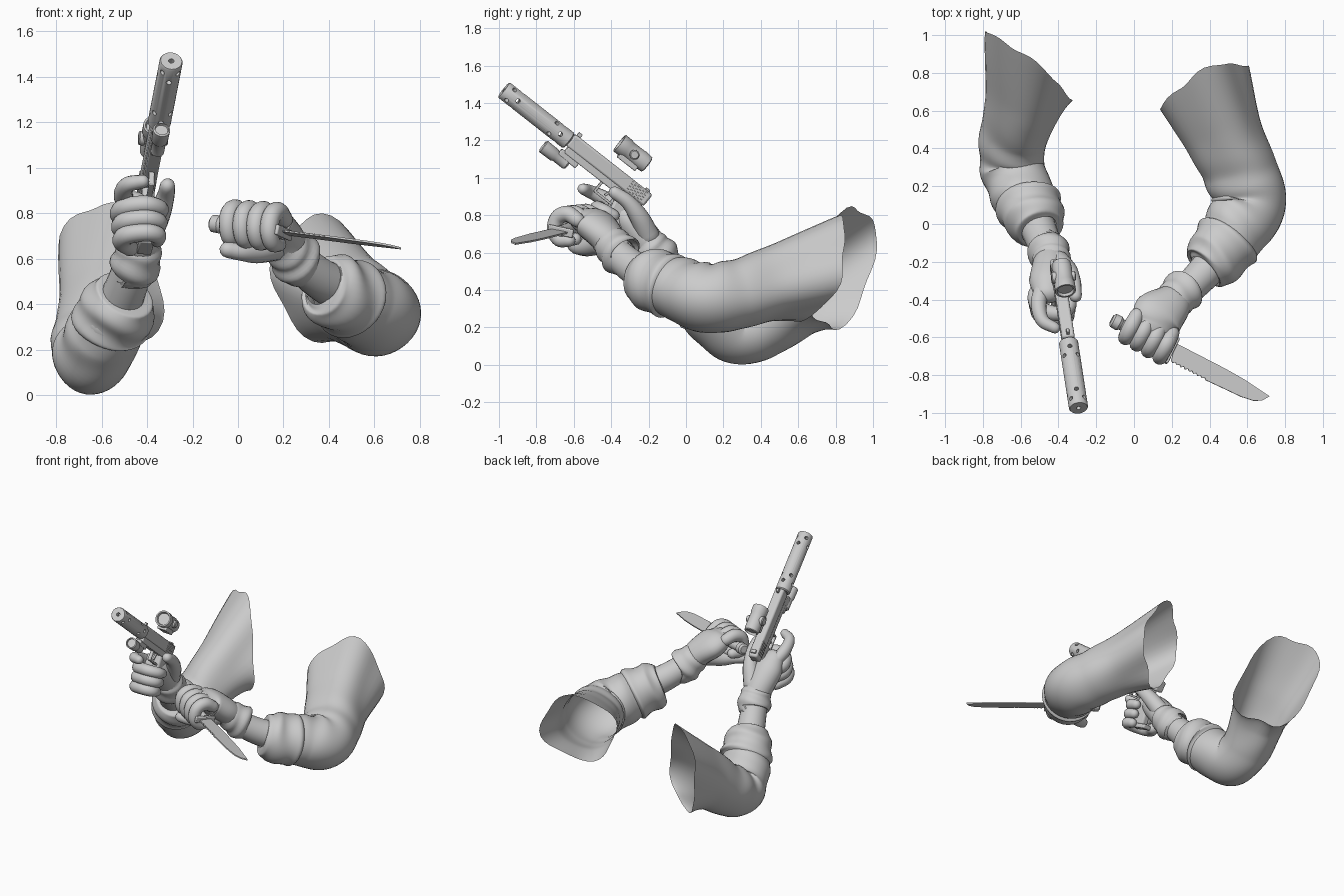
import bpy, bmesh, math
from mathutils import Vector, Matrix

cube = bpy.data.objects.get("Cube")
if cube:
    bpy.data.objects.remove(cube)


def material(name, value):
    m = bpy.data.materials.new(name)
    m.use_nodes = True
    color = (value, value, value, 1)
    m.diffuse_color = color
    m.node_tree.nodes["Principled BSDF"].inputs["Base Color"].default_value = color
    return m


GREY = material("plain grey", 0.6)
parts = []


def finish(name, bm, matrix=None):
    bmesh.ops.recalc_face_normals(bm, faces=bm.faces)
    mesh = bpy.data.meshes.new(name)
    bm.to_mesh(mesh)
    bm.free()
    mesh.materials.append(GREY)
    ob = bpy.data.objects.new(name, mesh)
    bpy.context.collection.objects.link(ob)
    if matrix:
        ob.matrix_world = matrix
    parts.append(ob)
    return ob


def spline(pts, steps):
    """Catmull-Rom samples of (x, y, z, radius) points."""
    p = [Vector(q) for q in pts]
    p = [2 * p[0] - p[1]] + p + [2 * p[-1] - p[-2]]
    out = []
    for i in range(1, len(p) - 2):
        a, b, c, d = p[i - 1:i + 3]
        for s in range(steps):
            t = s / steps
            out.append(0.5 * (2 * b + (c - a) * t + (2 * a - 5 * b + 4 * c - d) * t * t
                              + (3 * b - a - 3 * c + d) * t ** 3))
    return out + [p[-2]]


def tube(name, pts, ref=(0, 0, 1), aspect=1, segs=16, steps=6, closed=True,
         fold=None, end_normal=None):
    """Sweep an ellipse along a path; aspect grows towards the end."""
    samples = spline(pts, steps)
    pos = [s.to_3d() for s in samples]
    n = len(pos)
    rings = []
    for i, s in enumerate(samples):
        t = (pos[min(i + 1, n - 1)] - pos[max(i - 1, 0)]).normalized()
        rings.append((pos[i], t, s[3], i / (n - 1)))
    if closed:
        for sign, where in ((-1, 0), (1, -1)):
            c, t, r, k = rings[where]
            for deg in (30, 55, 78):
                a = math.radians(deg)
                ring = (c + t * sign * r * math.sin(a), t, r * math.cos(a), k)
                rings.insert(0, ring) if sign < 0 else rings.append(ring)
    bm = bmesh.new()
    loops = []
    for c, t, r, k in rings:
        u = Vector(ref)
        u = (u - t * u.dot(t)).normalized()
        v = t.cross(u)
        stretch = 1 + (aspect - 1) * min(1, 1.6 * k)
        loop = []
        for j in range(segs):
            a = math.tau * j / segs
            rr = r * (1 + fold(k, a)) if fold else r
            off = u * math.cos(a) * rr * stretch + v * math.sin(a) * rr
            if end_normal:
                w = max(0, (k - 0.55) / 0.45) ** 1.5
                m = t.lerp(Vector(end_normal).normalized(), w)
                off -= t * (off.dot(m) / t.dot(m))
                off += t * w * 0.015 * math.sin(5 * a + 1) * math.cos(2 * a)
            loop.append(bm.verts.new(c + off))
        loops.append(loop)
    for a, b in zip(loops, loops[1:]):
        for j in range(segs):
            bm.faces.new((a[j], a[j - 1], b[j - 1], b[j]))
    if closed:
        bm.faces.new(loops[0])
        bm.faces.new(loops[-1])
    return finish(name, bm)


def box(name, center, size, matrix, bevel=0.006, tilt=0):
    bm = bmesh.new()
    bmesh.ops.create_cube(bm, size=1)
    bmesh.ops.scale(bm, vec=size, verts=bm.verts)
    bmesh.ops.rotate(bm, matrix=Matrix.Rotation(tilt, 3, 'X'), verts=bm.verts)
    bmesh.ops.translate(bm, vec=center, verts=bm.verts)
    ob = finish(name, bm, matrix)
    mod = ob.modifiers.new("bevel", 'BEVEL')
    mod.width, mod.segments = bevel, 2
    return ob


def lathe(name, profile, center, matrix, axis='Y', segs=28):
    """Solid of revolution from (along, radius) pairs."""
    bm = bmesh.new()
    loops = []
    for h, r in profile:
        loop = []
        for j in range(segs):
            a = math.tau * j / segs
            x, y = r * math.cos(a), r * math.sin(a)
            loop.append(bm.verts.new(Vector((x, h, y) if axis == 'Y' else (h, x, y)) + Vector(center)))
        loops.append(loop)
    for a, b in zip(loops, loops[1:]):
        for j in range(segs):
            bm.faces.new((a[j], a[j - 1], b[j - 1], b[j]))
    bm.faces.new(loops[0])
    bm.faces.new(loops[-1])
    return finish(name, bm, matrix)


def frame(origin, along, up):
    y = Vector(along).normalized()
    x = y.cross(Vector(up)).normalized()
    z = x.cross(y)
    m = Matrix((x, y, z)).transposed().to_4x4()
    m.translation = Vector(origin)
    return m


# Sleeves: folds gather round the elbow, the open end is squarish and twisted
def cloth(k, a):
    gather = math.exp(-((k - 0.45) / 0.25) ** 2)
    return (0.045 * gather * math.sin(44 * k + 2 * math.sin(a)) * (0.5 + 0.5 * math.cos(a + 1))
            + 0.015 * math.sin(3 * a + 9 * k) + 0.07 * k ** 3 * (math.cos(4 * (a - 0.3)) - 1))


tube("right_sleeve", [(-.5, -.02, .43, .08), (-.53, .03, .38, .135), (-.58, .13, .285, .165),
                      (-.64, .28, .175, .17), (-.64, .44, .23, .18), (-.595, .62, .37, .205),
                      (-.56, .84, .515, .265)],
     segs=40, steps=12, closed=False, fold=cloth, end_normal=(.6, .83, -.1))
tube("left_sleeve", [(.39, -.24, .49, .08), (.45, -.17, .46, .14), (.53, -.04, .405, .175),
                     (.61, .11, .36, .195), (.565, .28, .38, .2), (.475, .47, .44, .215),
                     (.37, .72, .515, .268)], aspect=.95,
     segs=40, steps=12, closed=False, fold=cloth, end_normal=(-.49, .92, -.3))


# Rolled cuffs
def roll(k, a):
    return 0.045 * math.sin(17 * k + math.sin(2 * a)) + 0.025 * math.sin(2 * a + 5 * k)


tube("right_cuff", [(-.495, -.03, .445, .09), (-.5, -.02, .435, .14), (-.525, .03, .385, .16),
                    (-.555, .09, .33, .172), (-.565, .12, .3, .15)],
     segs=32, steps=10, closed=False, fold=roll)
tube("left_cuff", [(.375, -.24, .485, .09), (.385, -.23, .48, .145), (.43, -.18, .455, .162),
                   (.49, -.1, .425, .178), (.515, -.065, .41, .15)],
     segs=32, steps=10, closed=False, fold=roll)

# Forearms and glove cuffs
tube("right_forearm", [(-.53, .03, .38, .1), (-.48, -.09, .51, .09), (-.45, -.18, .63, .08)], segs=24)
tube("left_forearm", [(.47, -.15, .45, .1), (.35, -.28, .52, .09), (.23, -.4, .62, .08)], segs=24)
tube("right_glove_cuff", [(-.462, -.125, .55, .08), (-.458, -.13, .555, .11), (-.44, -.18, .62, .105),
                          (-.43, -.21, .67, .085)], segs=24, closed=False, fold=roll)
tube("left_glove_cuff", [(.285, -.33, .575, .08), (.275, -.34, .58, .112), (.235, -.38, .625, .108),
                         (.19, -.43, .67, .085)], segs=24, closed=False, fold=roll)

# Right hand around the pistol grip
grip_axis = Vector((0, -.42, -.91)).normalized()
fwd = Vector((0, -.91, .42)).normalized()
side = Vector((1, 0, 0))
tube("right_palm", [(-.44, -.18, .62, .088), (-.445, -.24, .7, .088), (-.455, -.31, .78, .082),
                    (-.46, -.36, .835, .062)], ref=(1, 0, 0), aspect=1.22, segs=20)


def curl(name, center, a, b, axis, shape, r):
    pts = [tuple(center + a * x + b * y) + (r * s,) for x, y, s in shape]
    tube(name, pts, ref=axis, segs=14, steps=5)


names = ("index", "middle", "ring", "little")
for i, name in enumerate(names[1:]):
    c = Vector((-.425, -.37, .79)) + grip_axis * (.064 * i)
    k = 1 - .06 * i
    curl("right_%s_finger" % name, c, side, fwd, grip_axis,
         [(-.05, -.06, 1), (-.095 * k, .01, 1.15), (-.07 * k, .085 * k, 1.1),
          (.02, .115 * k, 1.05), (.08 * k, .075, 1), (.08 * k, .02, .85)], .038)
tube("right_index_finger", [(-.48, -.33, .82, .045), (-.505, -.42, .88, .042), (-.485, -.51, .925, .036),
                            (-.42, -.55, .94, .03)], ref=(0, 0, 1), segs=14)
tube("right_thumb", [(-.4, -.2, .69, .06), (-.35, -.25, .79, .052), (-.32, -.31, .87, .04),
                     (-.31, -.38, .92, .034)], ref=(1, 0, 0), segs=14)

# Left hand around the knife handle
handle_start, handle_end = Vector((-.11, -.51, .755)), Vector((.2, -.67, .715))
axis = (handle_end - handle_start).normalized()
up = Vector((0, 0, 1))
out = axis.cross(up).normalized()
tube("left_palm", [(.23, -.39, .63, .085), (.19, -.43, .69, .085), (.125, -.49, .75, .085),
                   (.1, -.545, .775, .065)], ref=axis, aspect=1.65, segs=24)
for i, name in enumerate(names):
    c = handle_end - axis * (.04 + .07 * i)
    k = 1 - .05 * i
    curl("left_%s_finger" % name, c, out, up, axis,
         [(-.08, .055, 1.05), (-.02, .088 * k, 1.15), (.04 * k, .065 * k, 1.1),
          (.06 * k, 0, 1.05), (.03, -.05, 1), (-.03, -.055, .9)], .038)
tube("left_thumb", [(.16, -.46, .65, .06), (.08, -.53, .63, .05), (.02, -.58, .63, .04),
                    (-.045, -.6, .64, .036)], segs=14)

# Knife
K = frame(handle_start, axis, (0, .22, 1))
length = (handle_end - handle_start).length
lathe("knife_handle", [(-.01, .025), (0, .038), (.035, .04), (.05, .03), (.15, .036),
                       (length, .03)], (0, 0, 0), K)
box("knife_guard", (0, length, 0), (.15, .02, .045), K)
bm = bmesh.new()
edge = [(.058 if i % 2 else .048, .02 + .0125 * i) for i in range(18)]
outline = [(-.045, 0), (-.045, .3), (-.04, .42), (-.022, .575)] + \
          [(.016, .55), (.038, .51), (.05, .44), (.055, .3)] + edge[::-1]
lower = [bm.verts.new((x, y + length, -.004)) for x, y in outline]
blade = bm.faces.new(lower)
ext = bmesh.ops.extrude_face_region(bm, geom=[blade])
bmesh.ops.translate(bm, vec=(0, 0, .009), verts=[g for g in ext["geom"] if isinstance(g, bmesh.types.BMVert)])
finish("knife_blade", bm, K)

# Pistol
G = frame((-.41, -.215, .875), (.116, -.755, .592), (0, .6, .8))
box("pistol_slide", (0, .26, .01), (.068, .53, .08), G, .012)
box("pistol_frame", (0, .28, -.043), (.058, .46, .045), G)
box("pistol_grip", (0, .07, -.16), (.055, .11, .26), G, .015, -.2)
box("grip_base", (0, .018, -.29), (.066, .125, .03), G, .008, -.2)
box("rear_sight", (0, .03, .053), (.04, .025, .015), G, .003)
box("front_sight", (0, .5, .056), (.016, .025, .03), G, .003)
box("trigger", (0, .185, -.085), (.014, .014, .055), G, .003, .3)
box("trigger_guard_front", (0, .25, -.09), (.025, .014, .08), G, .004)
box("trigger_guard_bottom", (0, .19, -.126), (.025, .13, .014), G, .004)
for i in range(6):
    for s in (-1, 1):
        box("slide_grip_rib", (s * .034, .03 + .018 * i, .012), (.006, .008, .06), G, .001)
lathe("barrel_collar", [(.5, .03), (.55, .03)], (0, 0, .01), G)
suppressor = lathe("suppressor", [(.525, .042), (.532, .051), (.965, .051), (.972, .047)], (0, 0, 0), G)

# Suppressor vents and bore
cutter = bmesh.new()
for y in (.59, .64, .88, .93):
    for j in range(2):
        turn = Matrix.Rotation(math.pi * (j + (y in (.64, .93)) * .5) / 2, 4, 'Y')
        bmesh.ops.create_cone(cutter, cap_ends=True, segments=14, radius1=.012, radius2=.012, depth=.2,
                              matrix=Matrix.Translation((0, y, 0)) @ turn)
bmesh.ops.create_cone(cutter, cap_ends=True, segments=16, radius1=.012, radius2=.012, depth=.2,
                      matrix=Matrix.Translation((0, .96, 0)) @ Matrix.Rotation(math.pi / 2, 4, 'X'))
vents = finish("vent_cutter", cutter, G)
parts.remove(vents)
vents.hide_render = True
mod = suppressor.modifiers.new("vents", 'BOOLEAN')
mod.object, mod.operation, mod.solver, mod.use_self = vents, 'DIFFERENCE', 'EXACT', True
bpy.context.view_layer.objects.active = suppressor
bpy.ops.object.modifier_apply(modifier=mod.name)
bpy.data.objects.remove(vents)

# Weapon light under the barrel
lathe("light_body", [(.45, .02), (.46, .03), (.53, .03), (.54, .036), (.615, .038), (.62, .03), (.61, .028)],
      (0, 0, -.107), G)
box("light_mount", (0, .47, -.075), (.05, .12, .04), G)

# Raised optic
lathe("optic_tube", [(.13, .035), (.115, .04), (.12, .048), (.16, .052), (.18, .05), (.25, .05),
                     (.26, .055), (.305, .055), (.305, .045), (.29, .04)], (-.012, 0, .158), G)
box("optic_base", (-.012, .21, .105), (.07, .12, .03), G)
lathe("optic_side_knob", [(.0, .032), (.06, .032), (.065, .025)], (-.012, .21, .158), G, 'X', 18)
lathe("optic_far_knob", [(-.065, .02), (-.06, .026), (0, .026)], (-.012, .21, .158), G, 'X', 18)

# Smooth shading with sharp edges kept
bpy.ops.object.select_all(action='DESELECT')
for ob in parts:
    ob.select_set(True)
bpy.context.view_layer.objects.active = parts[0]
bpy.ops.object.shade_smooth_by_angle(angle=math.radians(35))
